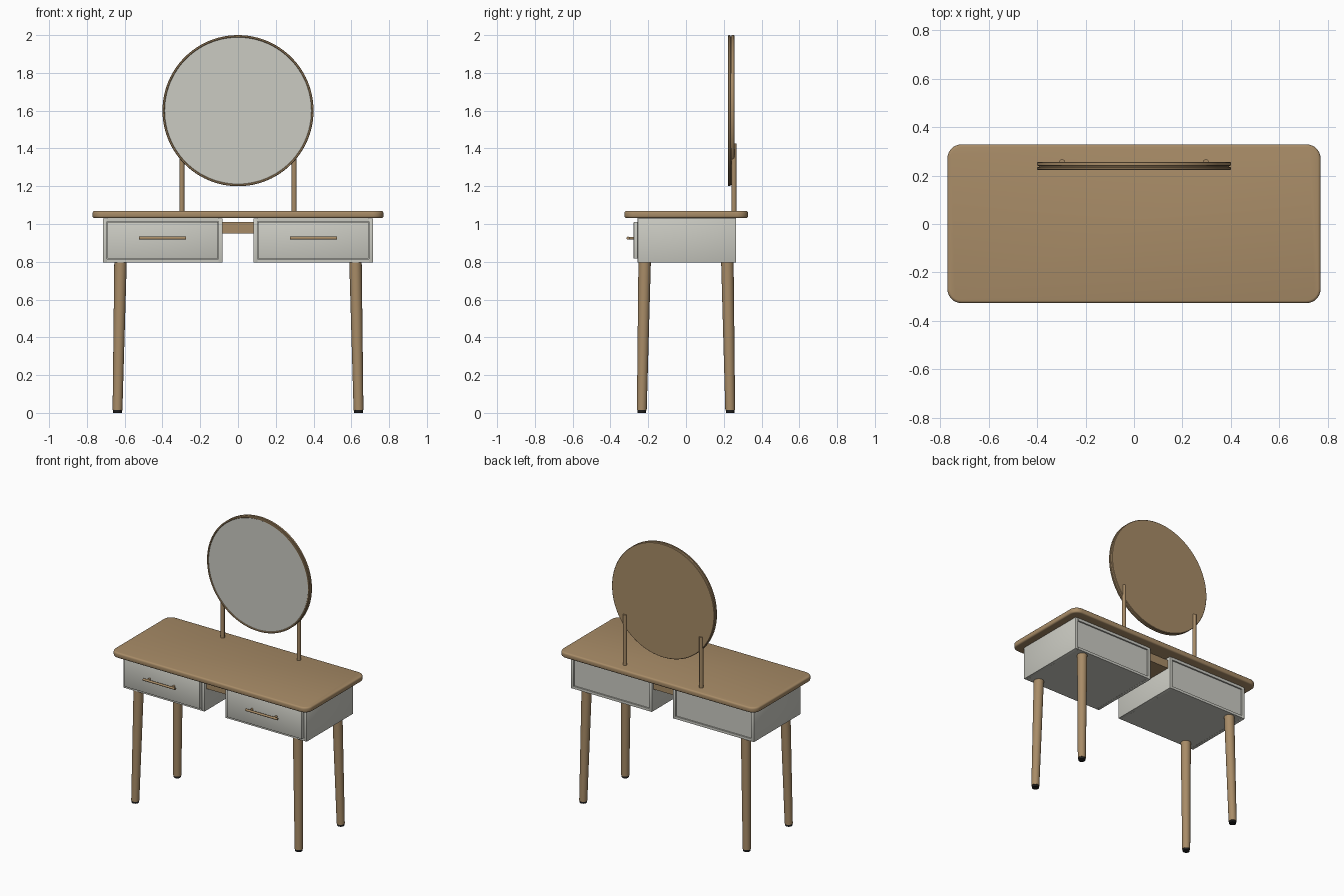
import bpy, bmesh, math
from mathutils import Matrix, Vector

if "Cube" in bpy.data.objects:
    bpy.data.objects.remove(bpy.data.objects["Cube"])


def material(name, rgb):
    m = bpy.data.materials.new(name)
    m.diffuse_color = (*rgb, 1)
    m.use_nodes = True
    m.node_tree.nodes["Principled BSDF"].inputs["Base Color"].default_value = m.diffuse_color
    return m


WOOD = material("warm_wood", (0.39, 0.26, 0.135))
GREY = material("pale_grey", (0.60, 0.60, 0.545))
BLACK = material("black_rubber", (0.012, 0.012, 0.012))


def finish(bm, name, mat, smooth=True):
    bmesh.ops.recalc_face_normals(bm, faces=bm.faces)
    me = bpy.data.meshes.new(name)
    bm.to_mesh(me)
    bm.free()
    me.materials.append(mat)
    ob = bpy.data.objects.new(name, me)
    bpy.context.collection.objects.link(ob)
    if smooth:
        bpy.ops.object.select_all(action='DESELECT')
        ob.select_set(True)
        bpy.context.view_layer.objects.active = ob
        bpy.ops.object.shade_smooth_by_angle(angle=math.radians(35))
    return ob


def box(name, x, y, z, mat, bevel=0.0):
    """Box from (min, max) ranges; the ranges may be given in either order."""
    bm = bmesh.new()
    bmesh.ops.create_cube(bm, size=1)
    for v in bm.verts:
        v.co = [r[0] + (r[1] - r[0]) * (c + 0.5) for r, c in zip((x, y, z), v.co)]
    if bevel:
        bmesh.ops.bevel(bm, geom=bm.edges[:], offset=bevel, segments=2,
                        profile=0.5, affect='EDGES')
    return finish(bm, name, mat, bevel > 0)


def rod(name, a, b, r1, r2, mat, sides=32):
    """Tapered cylinder from point a (radius r1) to point b (radius r2)."""
    a, b = Vector(a), Vector(b)
    d = b - a
    bm = bmesh.new()
    rot = d.to_track_quat('Z', 'Y').to_matrix().to_4x4()
    bmesh.ops.create_cone(bm, cap_ends=True, segments=sides, radius1=r1, radius2=r2,
                          depth=d.length, matrix=Matrix.Translation((a + b) / 2) @ rot)
    return finish(bm, name, mat)


def lathe_y(name, profile, cz, mat, steps=96):
    """Spin an (radius, y) profile around a front-to-back axis at height cz."""
    bm = bmesh.new()
    vs = [bm.verts.new((r, y, cz)) for r, y in profile]
    es = [bm.edges.new(p) for p in zip(vs, vs[1:])]
    bmesh.ops.spin(bm, geom=vs + es, cent=(0, 0, cz), axis=(0, 1, 0),
                   angle=math.tau, steps=steps)
    bmesh.ops.remove_doubles(bm, verts=bm.verts, dist=1e-5)
    return finish(bm, name, mat)


# Tabletop: rounded corners, then softened rims
bm = bmesh.new()
bmesh.ops.create_cube(bm, size=1, matrix=Matrix.Translation((0, 0.001, 1.05))
                      @ Matrix.Diagonal((1.54, 0.655, 0.038, 1)))
upright = [e for e in bm.edges if abs(e.verts[0].co.z - e.verts[1].co.z) > 0.01]
bmesh.ops.bevel(bm, geom=upright, offset=0.058, segments=8, profile=0.5, affect='EDGES')
rims = [e for e in bm.edges if abs(e.verts[0].co.z - e.verts[1].co.z) < 0.001]
bmesh.ops.bevel(bm, geom=rims, offset=0.011, segments=3, profile=0.5, affect='EDGES')
finish(bm, "tabletop", WOOD)

# Connecting shelf between the two drawer cases
box("centre_connector", (-0.081, 0.081), (-0.235, 0.245), (0.95, 1.01), WOOD)

for s, side in ((-1, "left"), (1, "right")):
    def X(a, b):
        return (min(s * a, s * b), max(s * a, s * b))

    # Drawer case: side, bottom, top and recessed back panels
    case_y = (-0.256, 0.264)
    box(side + "_case_inner_panel", X(0.082, 0.104), case_y, (0.796, 1.03), GREY, 0.002)
    box(side + "_case_outer_panel", X(0.693, 0.715), case_y, (0.796, 1.03), GREY, 0.002)
    box(side + "_case_bottom", X(0.104, 0.693), case_y, (0.797, 0.815), GREY)
    box(side + "_case_top", X(0.104, 0.693), case_y, (1.012, 1.031), GREY)
    box(side + "_case_back", X(0.104, 0.693), (0.235, 0.254), (0.815, 1.012), GREY)

    # Drawer front and bar handle on two posts
    box(side + "_drawer_front", X(0.106, 0.691), (-0.277, -0.24), (0.817, 1.010), GREY, 0.002)
    rod(side + "_handle_bar", (s * 0.4 - 0.124, -0.307, 0.925),
        (s * 0.4 + 0.124, -0.307, 0.925), 0.008, 0.008, WOOD, 16)
    for k, end in ((-1, "a"), (1, "b")):
        px = s * 0.4 + k * 0.095
        rod(f"{side}_handle_post_{end}", (px, -0.275, 0.925), (px, -0.307, 0.925),
            0.007, 0.007, WOOD, 16)

    # Splayed tapering legs with black feet
    for t, end in ((-1, "front"), (1, "back")):
        rod(f"{side}_{end}_leg", (s * 0.638, t * 0.234, 0.014), (s * 0.622, t * 0.219, 0.799),
            0.026, 0.033, WOOD)
        rod(f"{side}_{end}_foot", (s * 0.638, t * 0.234, 0.0), (s * 0.638, t * 0.234, 0.016),
            0.023, 0.023, BLACK)

    # Mirror posts
    rod(side + "_mirror_post", (s * 0.297, 0.254, 1.06), (s * 0.297, 0.254, 1.425),
        0.013, 0.013, WOOD, 24)

# Round mirror: solid back, groove and raised front rim, then the glass
lathe_y("mirror_frame", [(0, 0.256), (0.397, 0.256), (0.4, 0.253), (0.4, 0.241),
                         (0.393, 0.240), (0.393, 0.235), (0.4, 0.234), (0.4, 0.226),
                         (0.397, 0.222), (0.391, 0.222), (0.388, 0.226), (0.388, 0.236),
                         (0, 0.236)], 1.6, WOOD)
rod("mirror_glass", (0, 0.235, 1.6), (0, 0.227, 1.6), 0.388, 0.388, GREY, 96)
